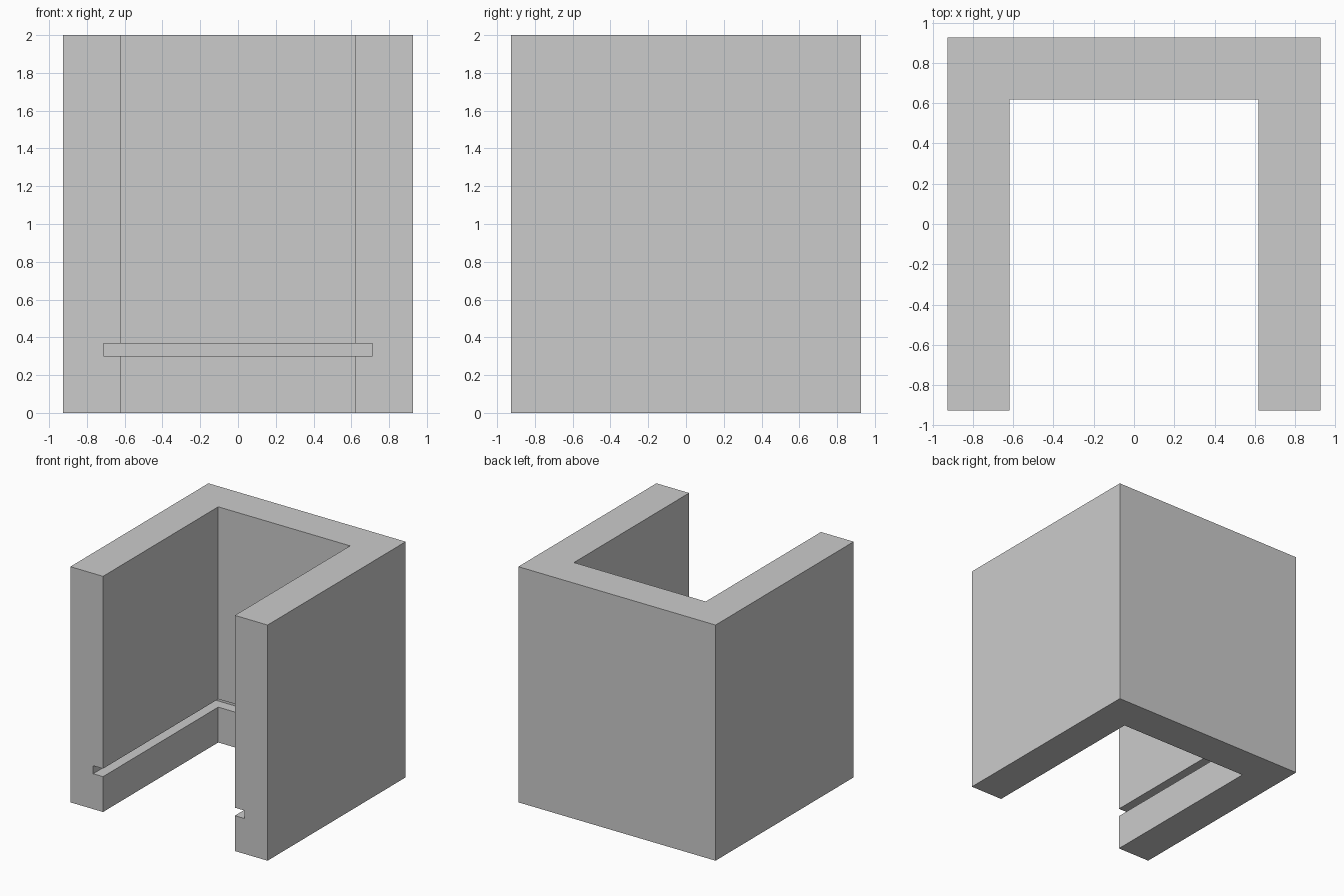
import bpy

if "Cube" in bpy.data.objects:
    bpy.data.objects.remove(bpy.data.objects["Cube"])

OUTER, INNER, SLOT = 0.926, 0.619, 0.711
HEIGHT, SLOT_LOW, SLOT_TOP = 2.0, 0.30, 0.368


def box(name, low, high):
    """Axis-aligned box between two corners."""
    centre = [(a + b) / 2 for a, b in zip(low, high)]
    bpy.ops.mesh.primitive_cube_add(size=1, location=centre)
    obj = bpy.context.object
    obj.name = name
    obj.scale = [b - a for a, b in zip(low, high)]
    bpy.ops.object.transform_apply(location=True, rotation=False, scale=True)
    return obj


def cut(target, cutter):
    """Subtract the cutter, apply the result and discard the cutter."""
    cutter.hide_render = True
    mod = target.modifiers.new(cutter.name, 'BOOLEAN')
    mod.operation = 'DIFFERENCE'
    mod.solver = 'EXACT'
    mod.object = cutter
    bpy.context.view_layer.objects.active = target
    bpy.ops.object.modifier_apply(modifier=mod.name)
    bpy.data.objects.remove(cutter, do_unlink=True)


# U-shaped housing: solid block with an opening through front, top and bottom
housing = box("housing", (-OUTER, -OUTER, 0), (OUTER, OUTER, HEIGHT))
cut(housing, box("opening_cutter", (-INNER, -2, -1), (INNER, INNER, 3)))

# Panel groove running around the three inner walls, open at the front
cut(housing, box("groove_cutter", (-SLOT, -2, SLOT_LOW), (SLOT, SLOT, SLOT_TOP)))
